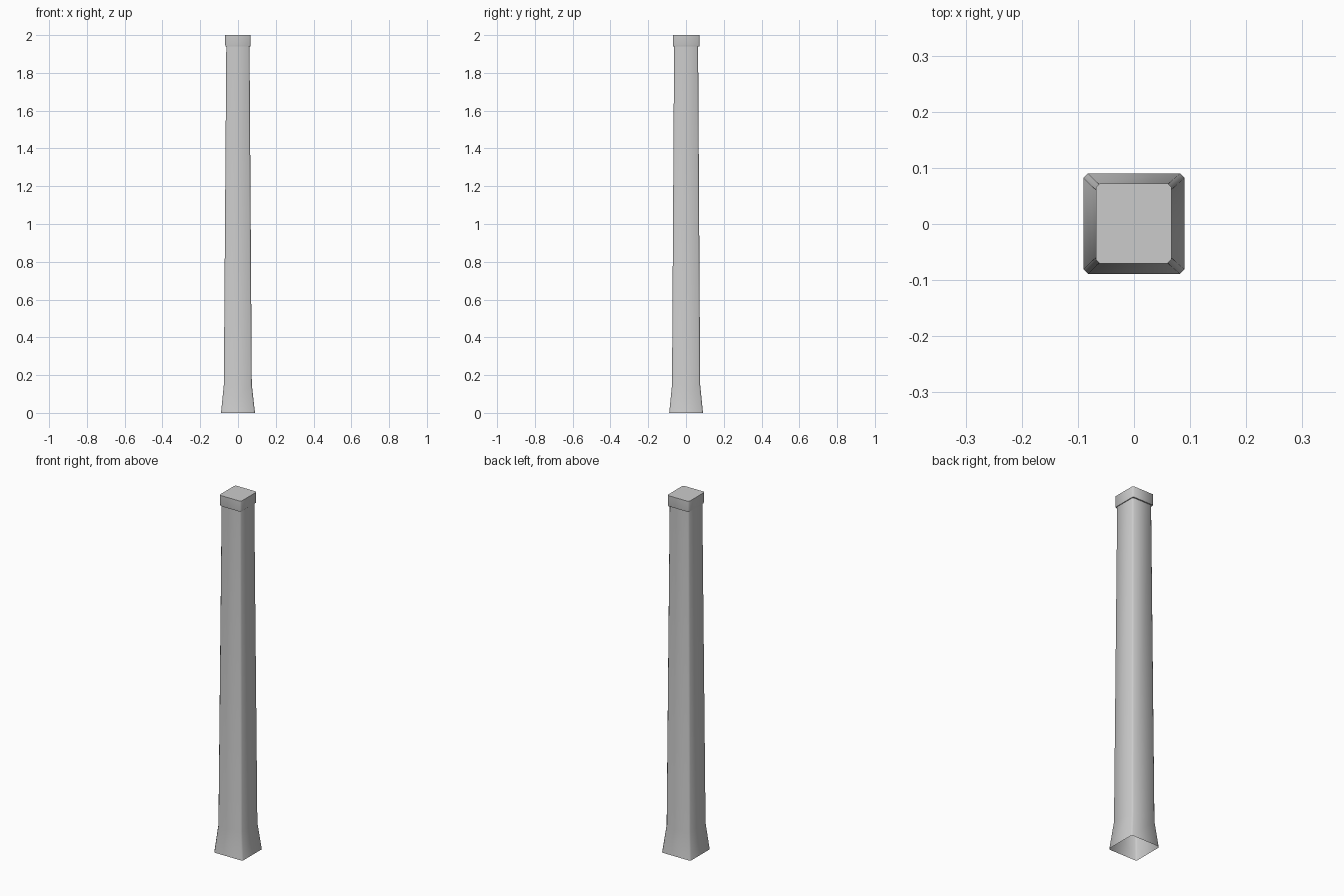
import bpy, bmesh, math

if "Cube" in bpy.data.objects:
    bpy.data.objects.remove(bpy.data.objects["Cube"])


def loft(name, sections, cap_top=False):
    """Stack chamfered rectangles: (z, x0, x1, y0, y1, chamfer)."""
    bm = bmesh.new()
    rings = []
    for z, x0, x1, y0, y1, c in sections:
        pts = [(x0 + c, y0), (x1 - c, y0), (x1, y0 + c), (x1, y1 - c),
               (x1 - c, y1), (x0 + c, y1), (x0, y1 - c), (x0, y0 + c)]
        rings.append([bm.verts.new((x, y, z)) for x, y in pts])
    for a, b in zip(rings, rings[1:]):
        for i in range(8):
            j = (i + 1) % 8
            bm.faces.new((a[i], a[j], b[j], b[i]))
    if cap_top:
        bm.faces.new(rings[-1])
    mesh = bpy.data.meshes.new(name)
    bm.to_mesh(mesh)
    bm.free()
    obj = bpy.data.objects.new(name, mesh)
    bpy.context.collection.objects.link(obj)
    bpy.ops.object.select_all(action='DESELECT')
    obj.select_set(True)
    bpy.context.view_layer.objects.active = obj
    bpy.ops.object.shade_smooth_by_angle(angle=math.radians(50))
    return obj


shaft_top = (1.94, -0.062, 0.061, -0.063, 0.064, 0.007)

# Flared foot and tapering shaft, open underneath
loft("post_shaft", [
    (0.00, -0.090, 0.090, -0.089, 0.090, 0.008),
    (0.15, -0.075, 0.073, -0.074, 0.075, 0.008),
    shaft_top,
])

# Overhanging cap with a flat ledge below
loft("post_cap", [
    shaft_top,
    (1.94, -0.066, 0.065, -0.069, 0.071, 0.007),
    (1.95, -0.068, 0.067, -0.070, 0.072, 0.007),
    (2.00, -0.068, 0.067, -0.070, 0.072, 0.007),
], cap_top=True)
